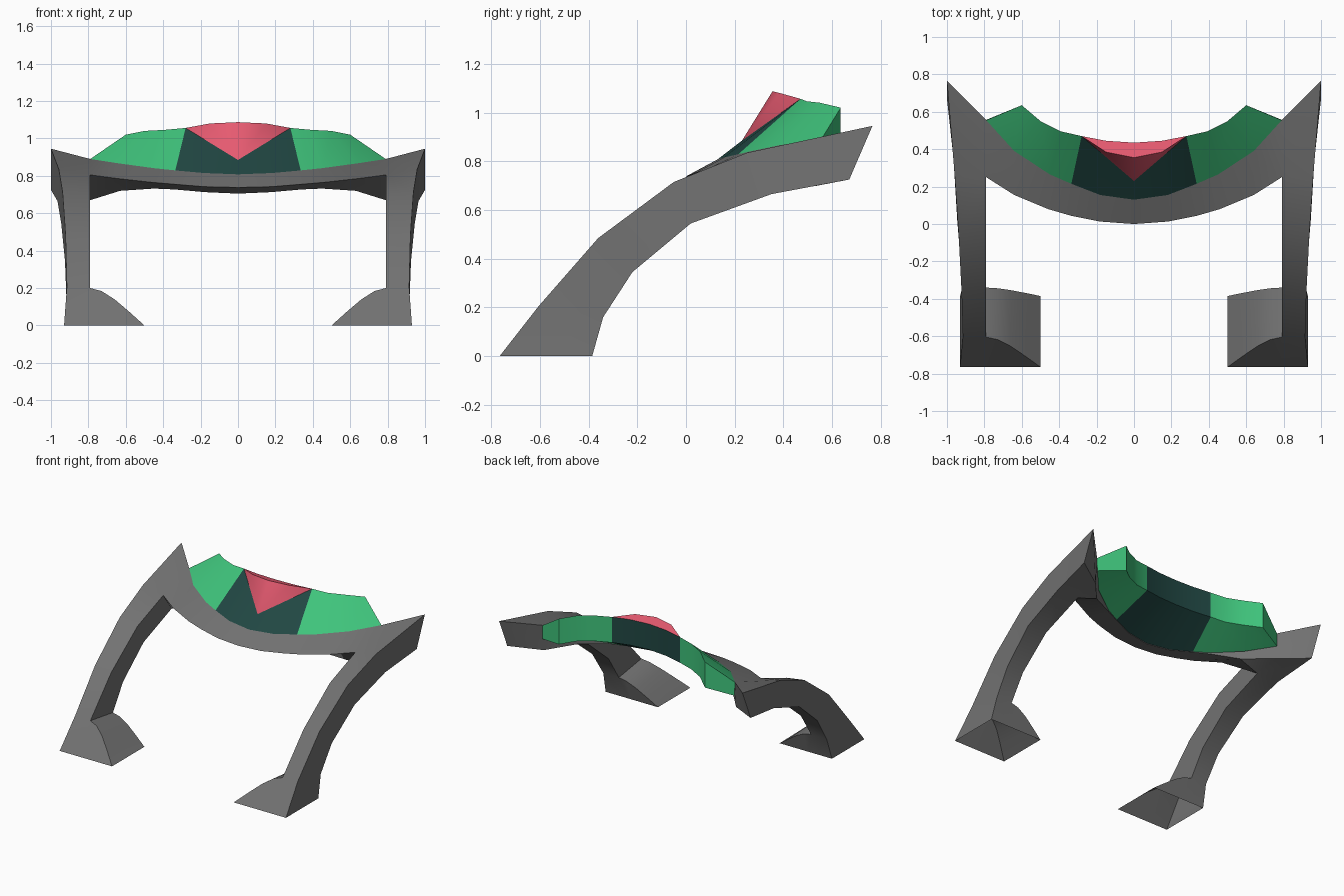
import bpy, bmesh, math

if "Cube" in bpy.data.objects:
    bpy.data.objects.remove(bpy.data.objects["Cube"])


def material(name, rgb):
    m = bpy.data.materials.new(name)
    m.diffuse_color = (*rgb, 1)
    m.use_nodes = True
    m.node_tree.nodes["Principled BSDF"].inputs["Base Color"].default_value = m.diffuse_color
    return m


GREY = material("frame grey", (0.17, 0.17, 0.17))
GREEN = material("bright green", (0.05, 0.55, 0.20))
TEAL = material("dark teal", (0.015, 0.063, 0.056))
RED = material("rose red", (0.79, 0.103, 0.163))


def build(name, faces, mats):
    """faces: (points, material slot); built on +x and mirrored to -x."""
    bm = bmesh.new()
    for s in (1, -1):
        for pts, slot in faces:
            f = bm.faces.new([bm.verts.new((s * x, y, z)) for x, y, z in pts])
            f.material_index = slot
    bmesh.ops.remove_doubles(bm, verts=bm.verts, dist=0.0005)
    bmesh.ops.recalc_face_normals(bm, faces=bm.faces)
    me = bpy.data.meshes.new(name)
    bm.to_mesh(me)
    bm.free()
    for m in mats:
        me.materials.append(m)
    ob = bpy.data.objects.new(name, me)
    bpy.context.collection.objects.link(ob)
    bpy.context.view_layer.objects.active = ob
    ob.select_set(True)
    bpy.ops.object.shade_smooth_by_angle(angle=math.radians(30))
    ob.select_set(False)
    return ob


def loft(loops, skip=()):
    """Closed rings joined by quads; skip holds (step, side) openings."""
    faces = []
    n = len(loops[0])
    for k, (a, b) in enumerate(zip(loops, loops[1:])):
        for i in range(n):
            j = (i + 1) % n
            if (k, i) not in skip:
                faces.append(([a[i], a[j], b[j], b[i]], 0))
    return faces


IN = 0.79  # inner side of the legs

# legs: front edge and back edge stations as (outer x, y, z, inner z)
front = [(.93, -.765, 0, 0), (.915, -.605, .205, .2), (.922, -.36, .485, .465),
         (.938, -.05, .715, .692), (.958, .25, .835, .805)]
back = [(.93, -.385, 0, 0), (.918, -.34, .16, .16), (.925, -.22, .345, .345),
        (.945, .02, .545, .545), (.965, .35, .665, .67)]
leg = [[(f[0], f[1], f[2]), (IN, f[1], f[3]), (IN, b[1], b[3]), (b[0], b[1], b[2])]
       for f, b in zip(front, back)]
# pointed upper tip
tip = [(1, .765, .945), (IN, .555, .89), (IN, .54, .70), (1, .67, .725)]
leg.append(tip)

# feet: hollow curved wedges running inward from each leg
foot = []
for x, f in ((IN, 1), (.73, .92), (.66, .70), (.58, .36), (.5, 0)):
    foot.append([(x, -.765, 0), (x, -.765 + .16 * f, .2 * f),
                 (x, -.385 + .045 * f, .16 * f), (x, -.385, 0)])

# crossbar: section swept from the middle to the leg, deeper at its end
edge = [(0, 0, .738), (.18, .013, .742), (.34, .045, .755),
        (.46, .08, .765), (.64, .155, .785), (IN, .25, .805)]
under = [(0, .13, .705), (.18, .155, .713), (.335, .215, .727),
         (.45, .265, .732), (.63, .36, .72), tip[2]]
under_front = under[:5] + [(IN, .35, .67)]
bot = [(0, .13, .808), (.18, .155, .815), (.335, .215, .829),
       (.45, .265, .841), (.64, .39, .867), tip[1]]
bar = [list(t) for t in zip(edge, under_front, under, bot)]

frame = loft(leg, {(0, 1), (4, 1)}) + [(tip, 0)]
frame += loft(foot, {(k, 3) for k in range(4)})
bar_faces = loft(bar)
# drop the collapsed quads where both underside lines coincide
frame += [f for f in bar_faces if len(set(f[0])) > 2]
build("frame", frame, [GREY])

# screen: thick band standing on the crossbar
top = [(0, .435, 1.065), (.15, .445, 1.062), (.28, .47, 1.056),
       (.39, .495, 1.046), (.5, .55, 1.04), (.6, .635, 1.02)]
low = [(x, y, z - .19) for x, y, z in top]
foot_line = [(x, y + .002, z - .1) for x, y, z in bot]
faces = []
for i in range(5):
    slot = 1 if i < 2 else 0
    faces.append(([low[i], low[i + 1], foot_line[i + 1], foot_line[i]], slot))
    faces.append(([low[i], low[i + 1], top[i + 1], top[i]], slot))
    if i >= 2:
        faces.append(([bot[i], bot[i + 1], top[i + 1], top[i]], 0))
faces.append(([bot[5], top[5], low[5], foot_line[5]], 0))
# dark centre panel with a V notch, and the raised red wedge filling it
v, r0, r1 = (0, .23, .885), (0, .355, 1.087), (.15, .385, 1.08)
faces += [([bot[0], bot[1], v], 1), ([bot[1], top[2], v], 1),
          ([bot[1], bot[2], top[2]], 1),
          ([v, r1, r0], 2), ([v, top[2], r1], 2),
          ([r0, r1, top[1], top[0]], 2), ([r1, top[2], top[1]], 2)]
build("screen_band", faces, [GREEN, TEAL, RED])
